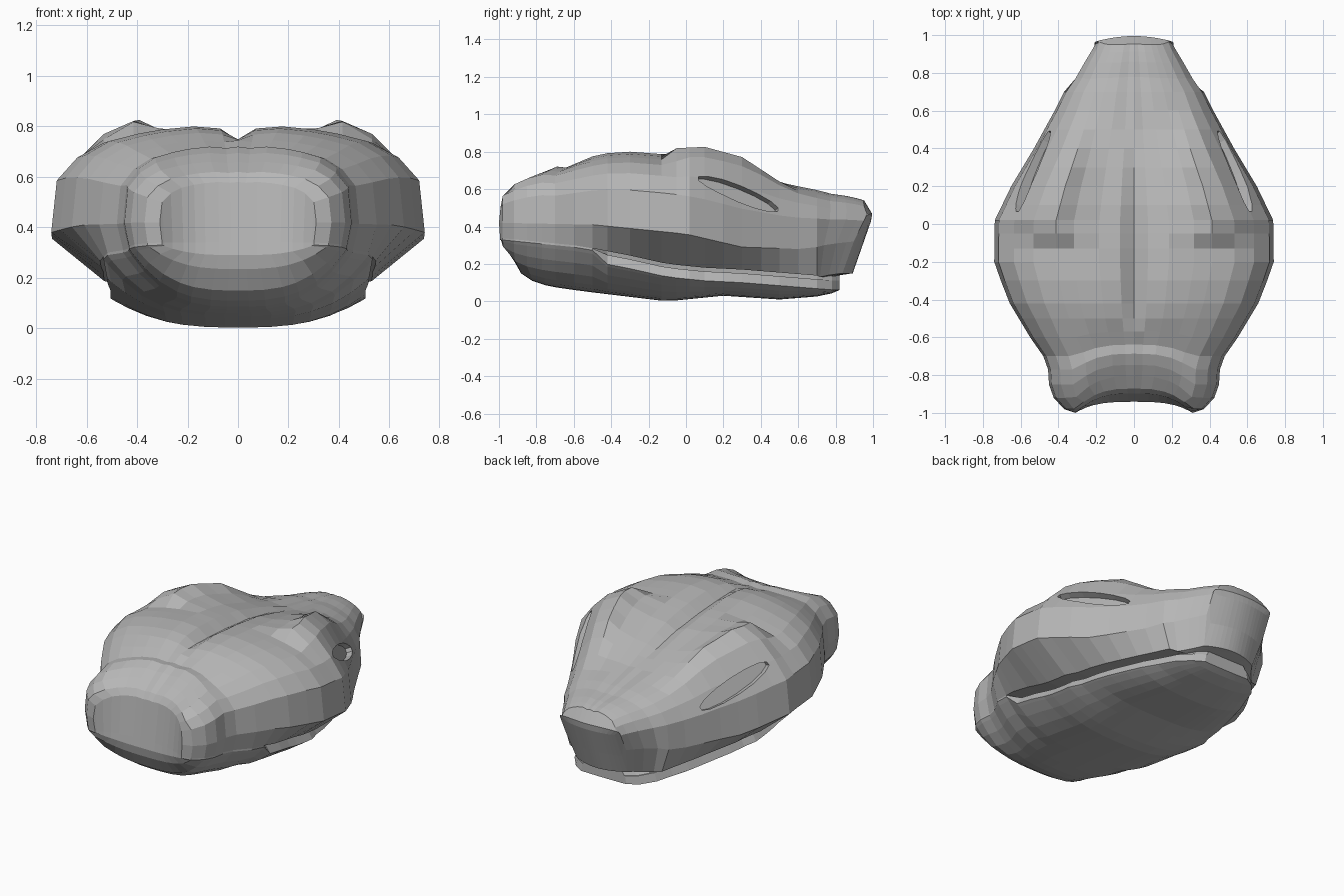
import bpy
import bmesh
from mathutils import Matrix, Vector

default_cube = bpy.data.objects.get("Cube")
if default_cube:
    bpy.data.objects.remove(default_cube, do_unlink=True)

# Single plain material
grey = bpy.data.materials.new("plain_grey")
grey.use_nodes = True
grey.diffuse_color = (0.47, 0.47, 0.47, 1)
grey.node_tree.nodes["Principled BSDF"].inputs["Base Color"].default_value = grey.diffuse_color


def clamp(value):
    return max(0.0, min(1.0, value))


def profile(*keys):
    """Return a piecewise linear curve through (y, value) keys."""
    def sample(y):
        if y <= keys[0][0]:
            return keys[0][1]
        for (start, low), (end, high) in zip(keys, keys[1:]):
            if y <= end:
                return low + (high - low) * (y - start) / (end - start)
        return keys[-1][1]
    return sample


# Lengthwise profiles of the head
half_width = profile((-1, .31), (-.98, .37), (-.92, .425), (-.85, .45), (-.77, .455),
                     (-.7, .48), (-.6, .55), (-.4, .67), (-.2, .74), (.02, .737), (.2, .65),
                     (.4, .53), (.6, .42), (.8, .32), (.9, .27), (1, .21))
crown = profile((-1, .58), (-.98, .62), (-.92, .66), (-.85, .695), (-.77, .72), (-.7, .715),
                (-.6, .745), (-.45, .79), (-.3, .8), (-.1, .785), (.1, .755), (.3, .7),
                (.5, .635), (.8, .575), (.93, .56), (1, .54))
groove = profile((-.6, 0), (-.45, .04), (-.3, .055), (0, .05), (.3, .03), (.5, 0))
brow = profile((-.13, 0), (-.05, .07), (.1, .1), (.3, .1), (.5, .03), (.6, 0))
cheek = profile((-1, .42), (-.5, .41), (0, .36), (.3, .29), (.6, .28), (1, .32))
lip = profile((-1, .34), (-.6, .3), (-.48, .28), (-.3, .245), (-.1, .2), (.1, .18),
              (.3, .17), (.8, .13), (1, .15))
lip_ratio = profile((-1, .97), (-.6, .94), (-.48, .86), (-.2, .72), (.1, .72), (.4, .8),
                    (.7, .87), (1, .85))
chin = profile((-1, .29), (-.98, .235), (-.92, .15), (-.85, .11), (-.75, .08), (-.6, .06),
               (-.1, .0), (.2, .03), (.5, .01), (.75, .03), (.82, .06))
jaw_taper = profile((.5, 1), (.7, .94), (.78, .82), (.82, .62))
nose_closing = profile((1, 1), (1.01, .6), (1.02, .1))

# Crosswise columns, with relative height and share of the brow bump
columns = [0, .1, .25, .43, .56, .72, .86, .97, 1]
heights = [1, .98, 1, .97, .93, .86, .72, .5, 0]
brow_share = [0, 0, 0, .4, 1, .8, .25, 0, 0]


def neck_bend(x, y, z):
    """Hollow the neck end toward its centre, deeper near the top."""
    depth = .08 + .15 * (z - .43)
    return depth * (1 - clamp(abs(x) / .31) ** 3) * clamp((-.5 - y) / .4)


def snout_bend(x, y, z):
    """Round the nose and rake it back below and above its tip."""
    rake = (.46 - z) * .35 if z < .46 else (z - .46) * .6
    rounding = .8 + 3 * max(0, .46 - z)
    return -(rake + rounding * x * x) * clamp((y - .7) / .3)


def upper_section(y):
    width, top, side = half_width(y), crown(y), cheek(y)
    upper, under = [], []
    for f, h, share in zip(columns, heights, brow_share):
        z = side + (top - side) * h + brow(y - .25 * max(0, f - .57)) * share
        if f == 0:
            z -= groove(y)
        closing = nose_closing(y)
        upper.append((f * width, .46 + (z - .46) * closing))
        under.append((f * width * lip_ratio(y), .46 + (lip(y) - .46) * closing))
    return upper, under


def lower_section(y):
    open_mouth = clamp((y + .5) / .08)
    width = half_width(y) * lip_ratio(y) * jaw_taper(y) * (1 - .05 * open_mouth)
    top = lip(y) - .02 * open_mouth
    edge = top - .01 - .04 * open_mouth
    bottom = chin(y)
    upper, under = [], []
    for f in columns:
        # The mouth floor rises to meet the palate behind the lip
        floor = lip(y) + .005 * open_mouth if f < .9 else top
        upper.append((f * width * (1 - .06 * open_mouth), floor))
        under.append((f * width, bottom + (edge - bottom) * f ** 3))
    return upper, under


def mirrored(chain):
    return [(-x, z) for x, z in reversed(chain[1:])] + chain


def loft(name, stations, section, nose):
    """Skin closed sections and cap both ends."""
    bm = bmesh.new()
    rings = []
    for y in stations:
        upper, under = section(y)
        outline = mirrored(upper) + mirrored(under)[::-1]
        ring = []
        for x, z in outline:
            shift = neck_bend(x, y, z) + (snout_bend(x, y, z) if nose else 0)
            ring.append(bm.verts.new((x, min(y, 1) + shift, z)))
        rings.append(ring)
    count = len(rings[0])
    for first, second in zip(rings, rings[1:]):
        for i in range(count):
            j = (i + 1) % count
            bm.faces.new((first[i], first[j], second[j], second[i]))
    for ring in (rings[0], rings[-1]):
        for i in range(count // 2 - 1):
            bm.faces.new((ring[i], ring[i + 1], ring[count - 2 - i], ring[count - 1 - i]))
    bmesh.ops.recalc_face_normals(bm, faces=bm.faces)
    mesh = bpy.data.meshes.new(name)
    bm.to_mesh(mesh)
    bm.free()
    mesh.materials.append(grey)
    obj = bpy.data.objects.new(name, mesh)
    bpy.context.collection.objects.link(obj)
    return obj


# Upper head with neck collar, brows and snout
jaw_stations = [-1, -.98, -.92, -.85, -.77, -.7, -.6, -.5, -.42, -.3, -.2, -.13, -.05,
                .02, .1, .2, .3, .4, .5, .6, .7]
upper_head = loft("upper_head", jaw_stations + [.8, .9, .96, 1, 1.01, 1.02],
                  upper_section, True)

# Lower jaw, shorter than the snout
loft("lower_jaw", jaw_stations + [.78, .82], lower_section, False)

# Slanted almond eye sockets cut beneath the brows
for side, label in ((1, "left"), (-1, "right")):
    along = Vector((-.17 * side, .44, -.17)).normalized()
    outward = Vector((.8 * side, .35, .4))
    outward = (outward - along * outward.dot(along)).normalized()
    across = outward.cross(along)
    frame = Matrix((along, across, outward)).transposed().to_4x4()
    bm = bmesh.new()
    bmesh.ops.create_cone(bm, cap_ends=True, segments=14, radius1=1, radius2=1, depth=2,
                          matrix=Matrix.Diagonal((.25, .052, .04, 1)))
    bm.transform(Matrix.Translation((.535 * side, .28, .575)) @ frame)
    bmesh.ops.recalc_face_normals(bm, faces=bm.faces)
    mesh = bpy.data.meshes.new(label + "_eye_cutter")
    bm.to_mesh(mesh)
    bm.free()
    mesh.materials.append(grey)
    cutter = bpy.data.objects.new(label + "_eye_cutter", mesh)
    bpy.context.collection.objects.link(cutter)
    cutter.hide_render = True
    cutter.hide_viewport = True
    cut = upper_head.modifiers.new(label + "_eye_socket", "BOOLEAN")
    cut.operation = "DIFFERENCE"
    cut.solver = "EXACT"
    cut.object = cutter
